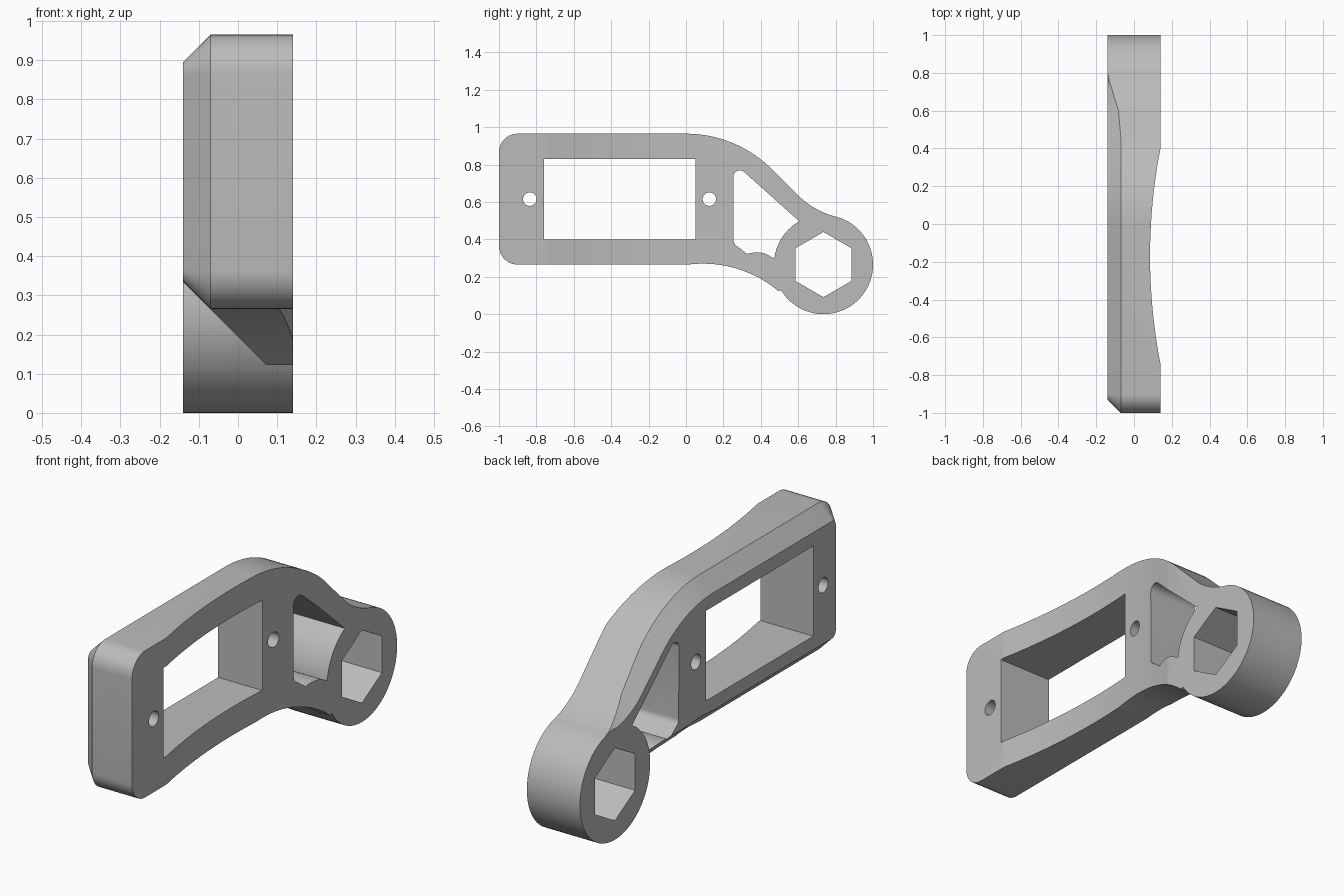
import bpy, bmesh
from math import sin, cos, radians, pi
from mathutils import Vector

if "Cube" in bpy.data.objects:
    bpy.data.objects.remove(bpy.data.objects["Cube"])

HALF = 0.14                      # half thickness
CHAMFER = 0.07
RING = (0.735, 0.265)            # ring centre (y, z)
RING_R = 0.265

grey = bpy.data.materials.new("light_grey")
grey.use_nodes = True
colour = (0.5, 0.5, 0.5, 1)
grey.diffuse_color = colour
grey.node_tree.nodes["Principled BSDF"].inputs["Base Color"].default_value = colour


def arc(centre, r, a0, a1, n):
    """Points on an arc, angles in degrees."""
    angles = [radians(a0 + (a1 - a0) * i / n) for i in range(n + 1)]
    return [(centre[0] + r * cos(a), centre[1] + r * sin(a)) for a in angles]


def circle(centre, r, n, start=0):
    return arc(centre, r, start, start + 360, n)[:-1]


def loft(name, loops):
    """Closed solid through loops of 3D points."""
    bm = bmesh.new()
    rings = [[bm.verts.new(p) for p in loop] for loop in loops]
    n = len(rings[0])
    for a, b in zip(rings, rings[1:]):
        for i in range(n):
            j = (i + 1) % n
            bm.faces.new((a[i], a[j], b[j], b[i]))
    bm.faces.new(rings[0])
    bm.faces.new(rings[-1])
    bmesh.ops.recalc_face_normals(bm, faces=bm.faces)
    mesh = bpy.data.meshes.new(name)
    bm.to_mesh(mesh)
    bm.free()
    mesh.materials.append(grey)
    ob = bpy.data.objects.new(name, mesh)
    bpy.context.collection.objects.link(ob)
    return ob


def prism(name, outline, lo, hi, axis=0):
    """Extrude a 2D outline along the given axis."""
    def place(p, d):
        q = list(p)
        q.insert(axis, d)
        return q
    return loft(name, [[place(p, d) for p in outline] for d in (lo, hi)])


def combine(target, tool, operation):
    mod = target.modifiers.new("combine", 'BOOLEAN')
    mod.operation, mod.object, mod.solver = operation, tool, 'EXACT'
    bpy.context.view_layer.objects.active = target
    bpy.ops.object.modifier_apply(modifier=mod.name)
    bpy.data.objects.remove(tool)


# Plate outline, clockwise in (y, z): rounded end, curved arm, fillet into ring
outline = (arc((-0.9, 0.365), 0.1, 270, 180, 10)
           + arc((-0.9, 0.865), 0.1, 180, 90, 10)
           + arc((0, 0.315), 0.65, 90, 45, 16)
           + arc((0.904, 0.939), 0.43, 225, 256, 12)
           + [(0.84, 0.47), RING, (0.56, 0.15)]
           + arc((0.09, -0.36), 0.63, 50, 92, 14)
           + [(0, 0.265)])


def depth(p):
    """The chamfer fades out along the fillet."""
    if p[0] < 0.56 or p[1] < 0.47:
        return CHAMFER
    return max(0.004, CHAMFER * min(1, (0.79 - p[0]) / 0.23))


# Inset loop for the chamfered side
inset = []
for i, p in enumerate(outline):
    here = Vector(p)
    before = (here - Vector(outline[i - 1])).normalized()
    after = (Vector(outline[(i + 1) % len(outline)]) - here).normalized()
    along = (before + after).normalized()
    normal = Vector((along.y, -along.x))
    inset.append(here + normal * depth(p) / max(0.75, along.dot(before)))

bracket = loft("bracket", [
    [(HALF, y, z) for y, z in outline],
    [(-HALF + depth(p), *p) for p in outline],
    [(-HALF, *p) for p in inset]])

# Rectangular window and screw holes
combine(bracket, prism("window", [(-0.76, 0.4), (0.05, 0.4), (0.05, 0.83), (-0.76, 0.83)],
                       -1, 1), 'DIFFERENCE')
for y in (-0.835, 0.125):
    combine(bracket, prism("screw_hole", circle((y, 0.615), 0.036, 32), -1, 1), 'DIFFERENCE')

# Three-sided pocket in the arm
pocket = (arc((0.288, 0.735), 0.034, 180, 48, 10) + [(0.607, 0.495), (0.66, 0.3), (0.476, 0.295)]
          + arc((0.38, 0.16), 0.17, 75, 108, 5)
          + arc((0.29, 0.393), 0.035, 250, 180, 8))
combine(bracket, prism("pocket", pocket, -1, 1), 'DIFFERENCE')

# Shallow scoop across one broad side
scoop = arc((3.065, -0.17), 2.98, 168, 192, 48) + [(1, -0.8), (1, 0.46)]
combine(bracket, prism("scoop", scoop, -1, 2, axis=2), 'DIFFERENCE')

# Sloping cut below the arm
combine(bracket, prism("slope", [(-0.5, 0.694), (0.394, -0.2), (-0.5, -0.2)],
                       -1.2, 1.2, axis=1), 'DIFFERENCE')

# Ring with hexagonal socket
combine(bracket, prism("ring", circle(RING, RING_R, 96), -HALF, HALF), 'UNION')
combine(bracket, prism("socket", circle(RING, 0.174, 6, 90), -1, 1), 'DIFFERENCE')

bpy.ops.object.select_all(action='DESELECT')
bracket.select_set(True)
bpy.context.view_layer.objects.active = bracket
bpy.ops.object.shade_smooth_by_angle(angle=radians(25))
